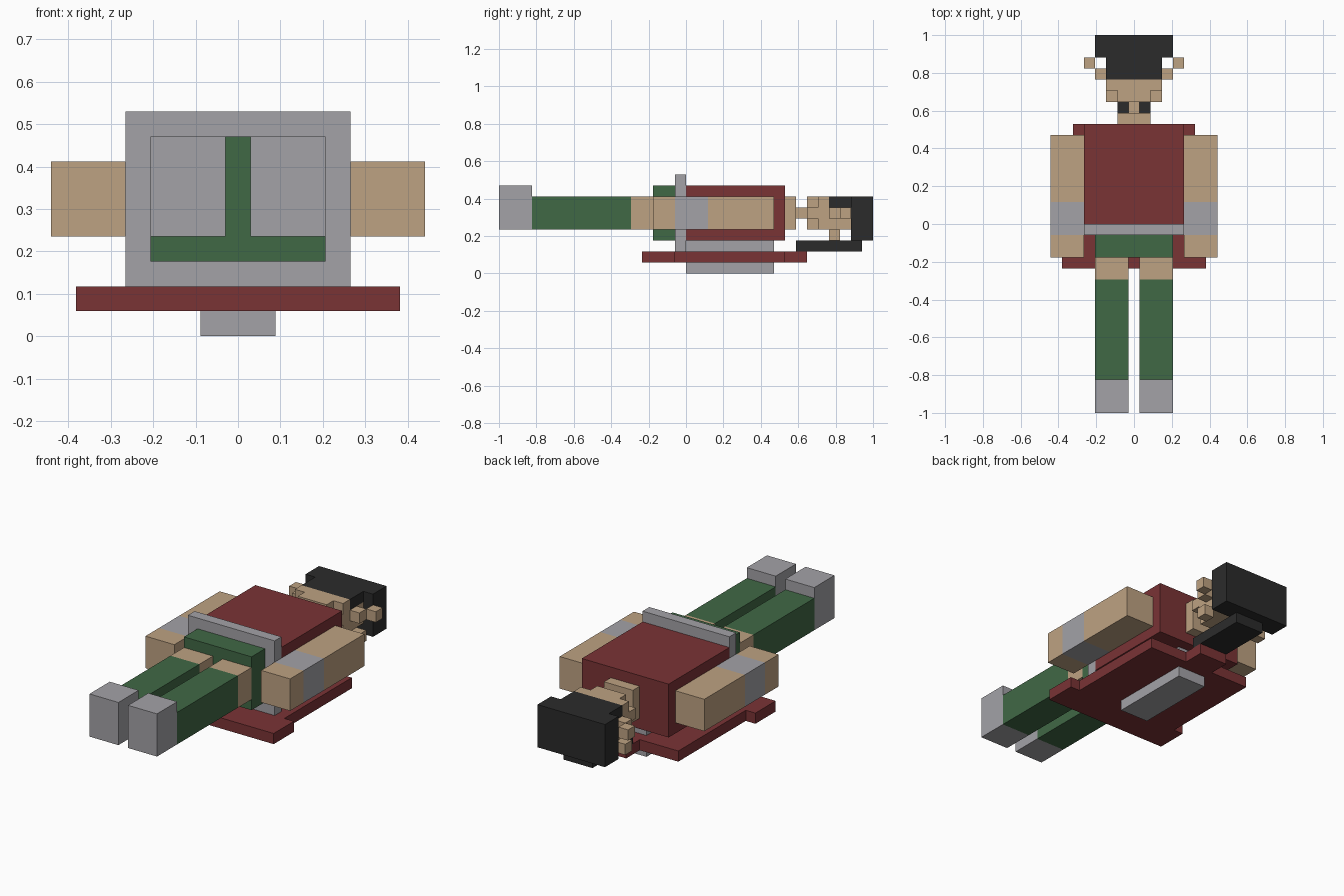
import bpy
import bmesh

if "Cube" in bpy.data.objects:
    bpy.data.objects.remove(bpy.data.objects["Cube"], do_unlink=True)

U = 1 / 17  # size of one block


def material(name, rgb):
    m = bpy.data.materials.new(name)
    m.use_nodes = True
    m.diffuse_color = (*rgb, 1)
    bsdf = m.node_tree.nodes["Principled BSDF"]
    bsdf.inputs["Base Color"].default_value = (*rgb, 1)
    bsdf.inputs["Roughness"].default_value = 0.9
    return m


RED = material("dark_red", (0.195, 0.033, 0.036))
GREEN = material("green", (0.051, 0.138, 0.060))
SKIN = material("skin_tan", (0.515, 0.361, 0.223))
GREY = material("grey", (0.367, 0.362, 0.386))
BLACK = material("black", (0.024, 0.024, 0.024))


def part(name, mat, *boxes):
    """One object from boxes given as (x0, x1, y0, y1, z0, z1) in blocks."""
    bm = bmesh.new()
    for x0, x1, y0, y1, z0, z1 in boxes:
        verts = bmesh.ops.create_cube(bm, size=1)["verts"]
        for v in verts:
            v.co.x = U * (x1 if v.co.x > 0 else x0)
            v.co.y = U * (y1 if v.co.y > 0 else y0)
            v.co.z = U * (z1 if v.co.z > 0 else z0)
    me = bpy.data.meshes.new(name)
    bm.to_mesh(me)
    bm.free()
    me.materials.append(mat)
    ob = bpy.data.objects.new(name, me)
    bpy.context.collection.objects.link(ob)
    return ob


def pair(name, mat, *boxes):
    """A left part on +x and its mirrored right part."""
    part("left_" + name, mat, *boxes)
    part("right_" + name, mat, *[(-b[1], -b[0], *b[2:]) for b in boxes])


# Legs
pair("boot", GREY, (0.5, 3.5, -17, -14, 4, 8))
pair("stocking", GREEN, (0.5, 3.5, -14, -5, 4, 7))
pair("thigh", SKIN, (0.5, 3.5, -5, -3, 4, 7))

# Body
part("shorts", GREEN, (-3.5, 3.5, -3, -1, 3, 8))
part("belt", GREY, (-4.5, 4.5, -1, 0, 2, 9))
part("torso", RED, (-4.5, 4.5, 0, 9, 3, 8))

# Arms with wrist bands
pair("hand", SKIN, (4.5, 7.5, -3, -1, 4, 7))
pair("wrist_band", GREY, (4.5, 7.5, -1, 2, 4, 7))
pair("arm", SKIN, (4.5, 7.5, 2, 8, 4, 7))

# Cape with a wide hem and a collar tab, and the block set through it
part("cape", RED,
     (-6.5, 6.5, -4, -1, 1, 2),
     (-5.5, 5.5, -1, 9, 1, 2),
     (-1.5, 1.5, 9, 11, 1, 2))
part("back_block_outer", GREY, (-1.5, 1.5, 0, 8, 0, 1))
part("back_block_inner", GREY, (-1.5, 1.5, 0, 8, 2, 3))

# Head
part("neck", SKIN, (-1.5, 1.5, 9, 10, 4, 7), (-0.5, 0.5, 10, 11, 5, 6))
part("jaw", SKIN, (-1.5, 1.5, 11, 12, 4, 7))
pair("cheek", SKIN, (1.5, 2.5, 11, 12, 5, 6))
part("face", SKIN, (-2.5, 2.5, 12, 13, 4, 7), (-2.5, 2.5, 13, 15, 4, 6))
pair("ear", SKIN,
     (2.5, 3.5, 13, 14, 5, 6),
     (3.5, 4.5, 14, 15, 5, 6),
     (2.5, 3.5, 13, 14, 3, 4))

# Hair
part("hair_top", BLACK, (-3.5, 3.5, 15, 17, 3, 7))
part("fringe", BLACK, (-2.5, 2.5, 13, 15, 6, 7))
part("ponytail", BLACK, (-1.5, 1.5, 10, 16, 2, 3))
